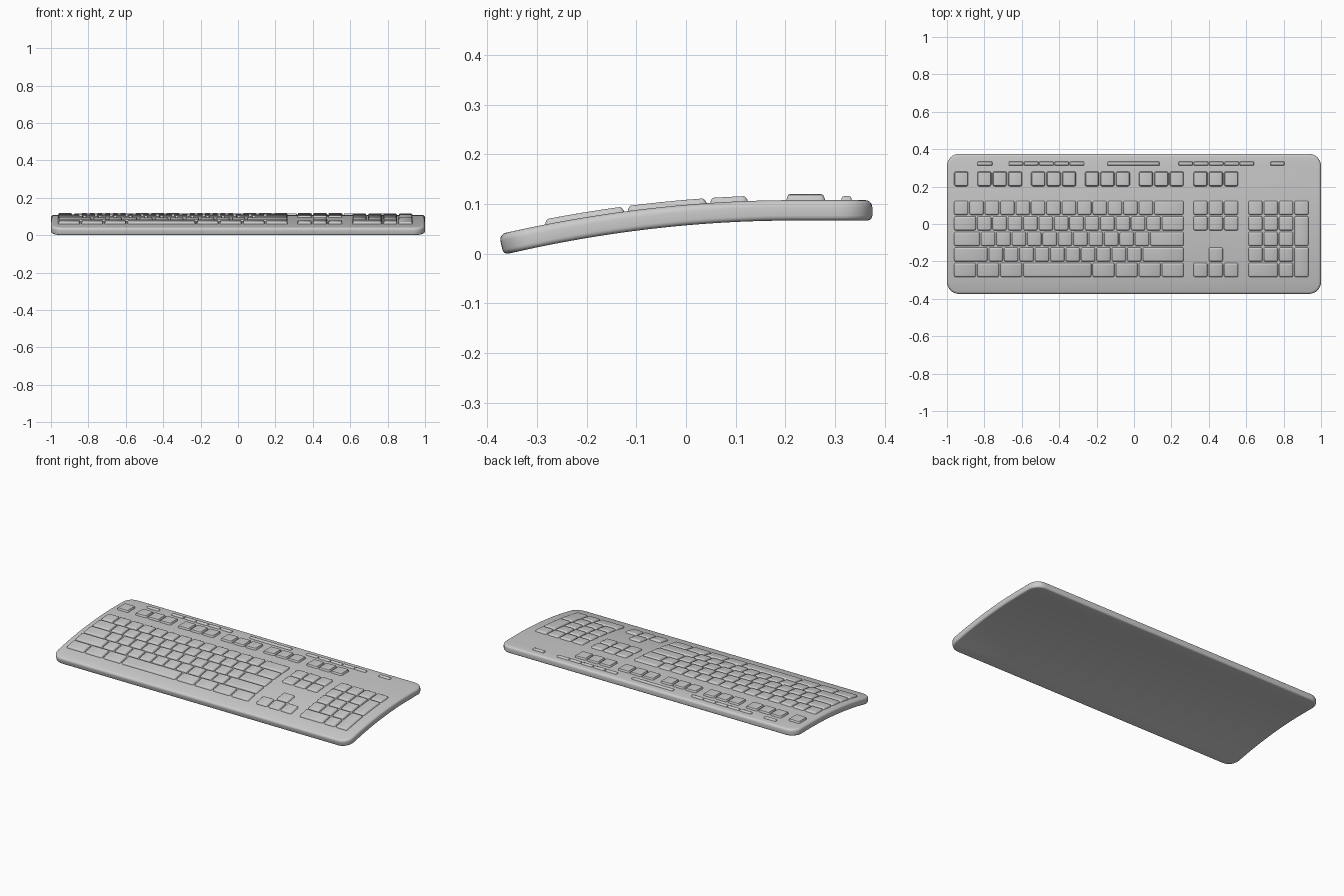
import bpy, bmesh, math

if "Cube" in bpy.data.objects:
    bpy.data.objects.remove(bpy.data.objects["Cube"])

U = 0.0823          # width of one key unit
PITCH = 0.083       # row spacing
GAP = 0.003         # half the gap between keys
THICK = 0.041       # body thickness


def bend(x, y, h):
    """Place a point of height h above the arched underside."""
    s = 0.4 * max(0.0, 0.22 - y)
    yb = y + THICK * s
    t = max(0.0, 0.22 - yb)
    return (x, yb - h * 0.4 * t, 0.067 - 0.2 * t * t + h)


def outline(x0, x1, y0, y1, r, arc, mids):
    """Rounded rectangle as (left, right, y) stations from front to back."""
    st = []
    angs = [math.pi / 2 * i / arc for i in range(arc + 1)]
    for a in angs:
        dx = r * (1 - math.sin(a))
        st.append((x0 + dx, x1 - dx, y0 + r * (1 - math.cos(a))))
    for i in range(1, mids):
        st.append((x0, x1, y0 + r + (y1 - y0 - 2 * r) * i / mids))
    for a in reversed(angs):
        dx = r * (1 - math.sin(a))
        st.append((x0 + dx, x1 - dx, y1 - r * (1 - math.cos(a))))
    return st


def slab(bm, x0, x1, y0, y1, r, levels, arc=3, mids=1):
    """Loft rounded rectangles through (inset, height) levels and cap both ends."""
    rings = []
    for d, h in levels:
        st = outline(x0 + d, x1 - d, y0 + d, y1 - d, max(r - d, 0.003), arc, mids)
        left = [bm.verts.new(bend(a, y, h)) for a, b, y in st]
        right = [bm.verts.new(bend(b, y, h)) for a, b, y in st]
        rings.append((left, right))
    for (l0, r0), (l1, r1) in zip(rings, rings[1:]):
        lo, hi = r0 + l0[::-1], r1 + l1[::-1]
        for i in range(len(lo)):
            j = (i + 1) % len(lo)
            bm.faces.new((lo[i], lo[j], hi[j], hi[i]))
    for (l, rr), flip in ((rings[0], True), (rings[-1], False)):
        for i in range(len(l) - 1):
            f = (l[i], rr[i], rr[i + 1], l[i + 1])
            bm.faces.new(f[::-1] if flip else f)


def finish(bm, name, angle=35):
    bmesh.ops.recalc_face_normals(bm, faces=bm.faces)
    me = bpy.data.meshes.new(name)
    bm.to_mesh(me)
    bm.free()
    ob = bpy.data.objects.new(name, me)
    bpy.context.collection.objects.link(ob)
    bpy.ops.object.select_all(action='DESELECT')
    ob.select_set(True)
    bpy.context.view_layer.objects.active = ob
    bpy.ops.object.shade_smooth_by_angle(angle=math.radians(angle))


def key(bm, x0, x1, y0, y1, top=0.051):
    levels = [(0, 0.035), (0.001, 0.043), (0.005, top - 0.0015), (0.008, top)]
    slab(bm, x0 + GAP, x1 - GAP, y0 + GAP, y1 - GAP, 0.010, levels, 3,
         4 if y1 - y0 > 0.1 else 2)


def keys(name, x, items):
    """items: (column, row, width, height) in key units, row 0 at the front."""
    bm = bmesh.new()
    for c, r, w, h in items:
        y = -0.287 + r * PITCH
        key(bm, x + c * U, x + (c + w) * U, y, y + h * PITCH)
    finish(bm, name)


# Arched body with rounded edges
bm = bmesh.new()
lv = []
for i in range(5):
    a = math.pi / 2 * i / 4
    lv.append((0.010 * (1 - math.sin(a)), 0.010 * (1 - math.cos(a))))
for i in range(6):
    a = math.pi / 2 * i / 5
    lv.append((0.014 * (1 - math.cos(a)), THICK - 0.014 * (1 - math.sin(a))))
slab(bm, -1, 1, -0.377, 0.375, 0.065, lv, 8, 24)
finish(bm, "body", 50)

# Main typing block, front row to back row
rows = [
    [1.5] * 3 + [4.5] + [1.5] * 4,
    [2.25] + [1] * 10 + [2.75],
    [1.75] + [1] * 11 + [2.25],
    [1.5] + [1] * 12 + [1.5],
    [1] * 13 + [2],
]
items = []
for r, widths in enumerate(rows):
    c = 0
    for w in widths:
        items.append((c, r, w, 1))
        c += w
keys("typing_keys", -0.965, items)

# Navigation and arrow keys
keys("navigation_keys", 0.314, [(c, r, 1, 1) for r in (3, 4) for c in range(3)])
keys("arrow_keys", 0.314, [(c, 0, 1, 1) for c in range(3)] + [(1, 1, 1, 1)])

# Number pad with two tall keys and one wide key
keys("number_pad", 0.608,
     [(c, r, 1, 1) for r in (1, 2, 3) for c in range(3)]
     + [(c, 4, 1, 1) for c in range(4)]
     + [(3, 0, 1, 2), (3, 2, 1, 2), (0, 0, 2, 1), (2, 0, 1, 1)])

# Function row
bm = bmesh.new()
starts = [-0.965] + [-0.965 + (g + i) * U for g in (1.5, 5, 8.5, 12) for i in range(3)]
starts += [0.314 + i * U for i in range(3)]
for x in starts:
    key(bm, x, x + U, 0.198, 0.284, 0.053)
finish(bm, "function_keys")

# Slim media buttons along the back
bm = bmesh.new()
slim = [(-0.84, -0.755), (-0.145, 0.139), (0.727, 0.807)]
for x in (-0.672, 0.236):
    slim += [(x + i * 0.0816, x + (i + 1) * 0.0816) for i in range(5)]
for a, b in slim:
    slab(bm, a + 0.002, b - 0.002, 0.312, 0.334, 0.005,
         [(0, 0.035), (0.001, 0.045), (0.003, 0.048), (0.005, 0.049)], 3)
finish(bm, "media_buttons")
